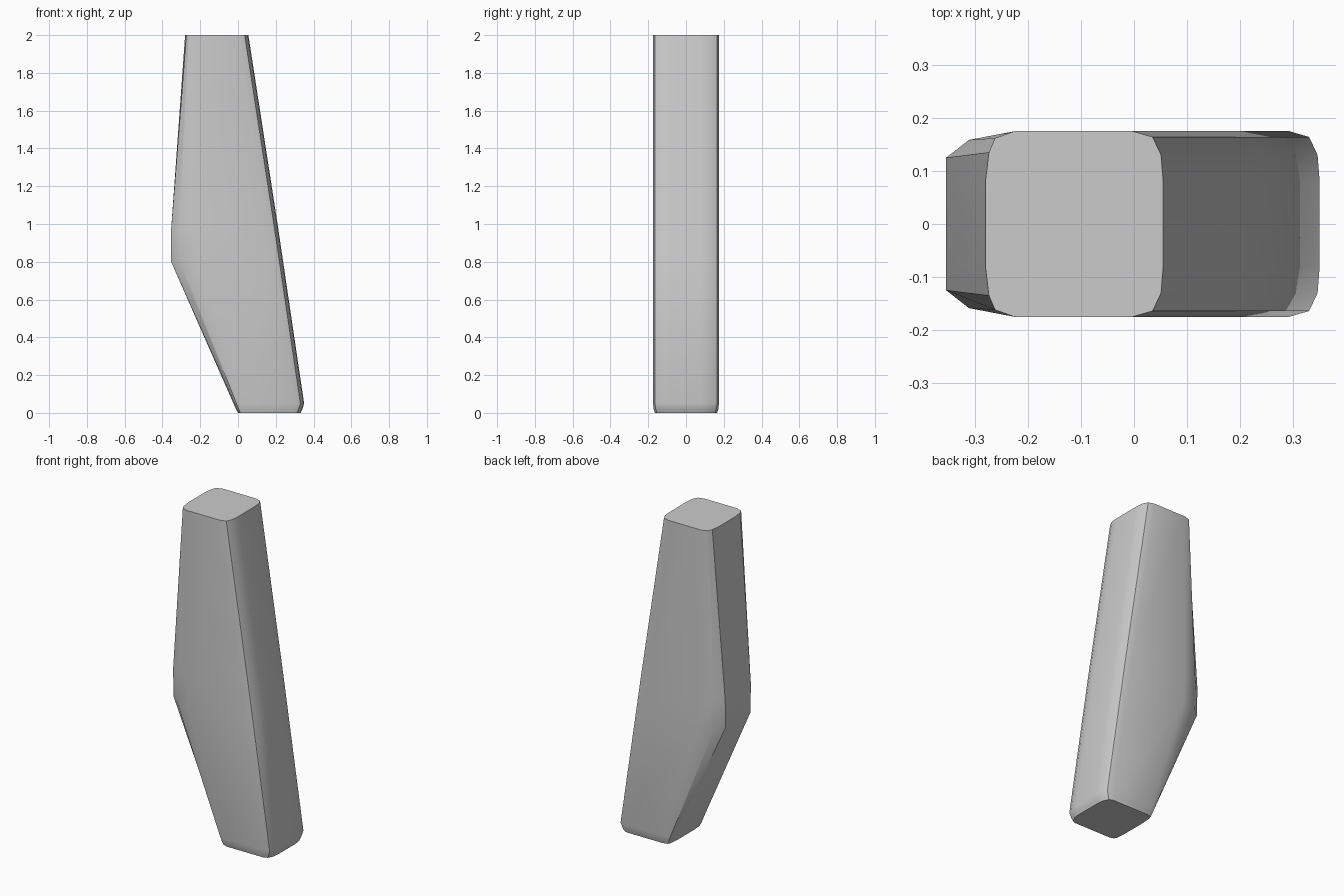
import bpy, bmesh, math

cube = bpy.data.objects.get("Cube")
if cube:
    bpy.data.objects.remove(cube, do_unlink=True)

grey = bpy.data.materials.new("plain grey")
grey.use_nodes = True
colour = (0.6, 0.6, 0.6, 1)
grey.diffuse_color = colour
grey.node_tree.nodes["Principled BSDF"].inputs["Base Color"].default_value = colour


def section(z, left, right, depth, left_cut, left_flat, right_cut=0.058):
    """Rounded rectangle ring; left_cut and left_flat shape the left corners."""
    half = [
        (right, 0.08), (right - 0.004, depth - 0.045),
        (right - 0.02, depth - 0.011), (right - right_cut, depth),
        (left + left_cut, depth),
        (left + left_cut * 0.33, left_flat + (depth - left_flat) * 0.67),
        (left + left_cut * 0.12, left_flat), (left, 0.08),
    ]
    ring = half + [(x, -y) for x, y in reversed(half)]
    return [(x, y, z) for x, y in ring]


# Bent post: stacked sections from the foot to the top
sections = [
    section(0.0, 0.0, 0.332, 0.165, 0.04, 0.14, 0.04),
    section(0.02, -0.011, 0.341, 0.171, 0.045, 0.14),
    section(0.05, -0.024, 0.35, 0.175, 0.05, 0.14),
    section(0.8, -0.354, 0.239, 0.175, 0.14, 0.12),
    section(0.97, -0.354, 0.214, 0.175, 0.13, 0.125),
    section(2.0, -0.28, 0.055, 0.175, 0.055, 0.135),
]
# Keep the bend corners crisp on the left side
for ring in sections[3:5]:
    for i in (6, 9):
        ring[i] = (-0.354, ring[i][1], ring[i][2])

bm = bmesh.new()
rings = [[bm.verts.new(p) for p in s] for s in sections]
for low, high in zip(rings, rings[1:]):
    n = len(low)
    for i in range(n):
        j = (i + 1) % n
        bm.faces.new((low[i], low[j], high[j], high[i]))
bm.faces.new(rings[0])
bm.faces.new(rings[-1])
bmesh.ops.recalc_face_normals(bm, faces=bm.faces)

mesh = bpy.data.meshes.new("bent_post")
bm.to_mesh(mesh)
bm.free()
mesh.materials.append(grey)
post = bpy.data.objects.new("bent_post", mesh)
bpy.context.collection.objects.link(post)
bpy.ops.object.select_all(action="DESELECT")
post.select_set(True)
bpy.context.view_layer.objects.active = post
bpy.ops.object.shade_smooth_by_angle(angle=math.radians(30))
